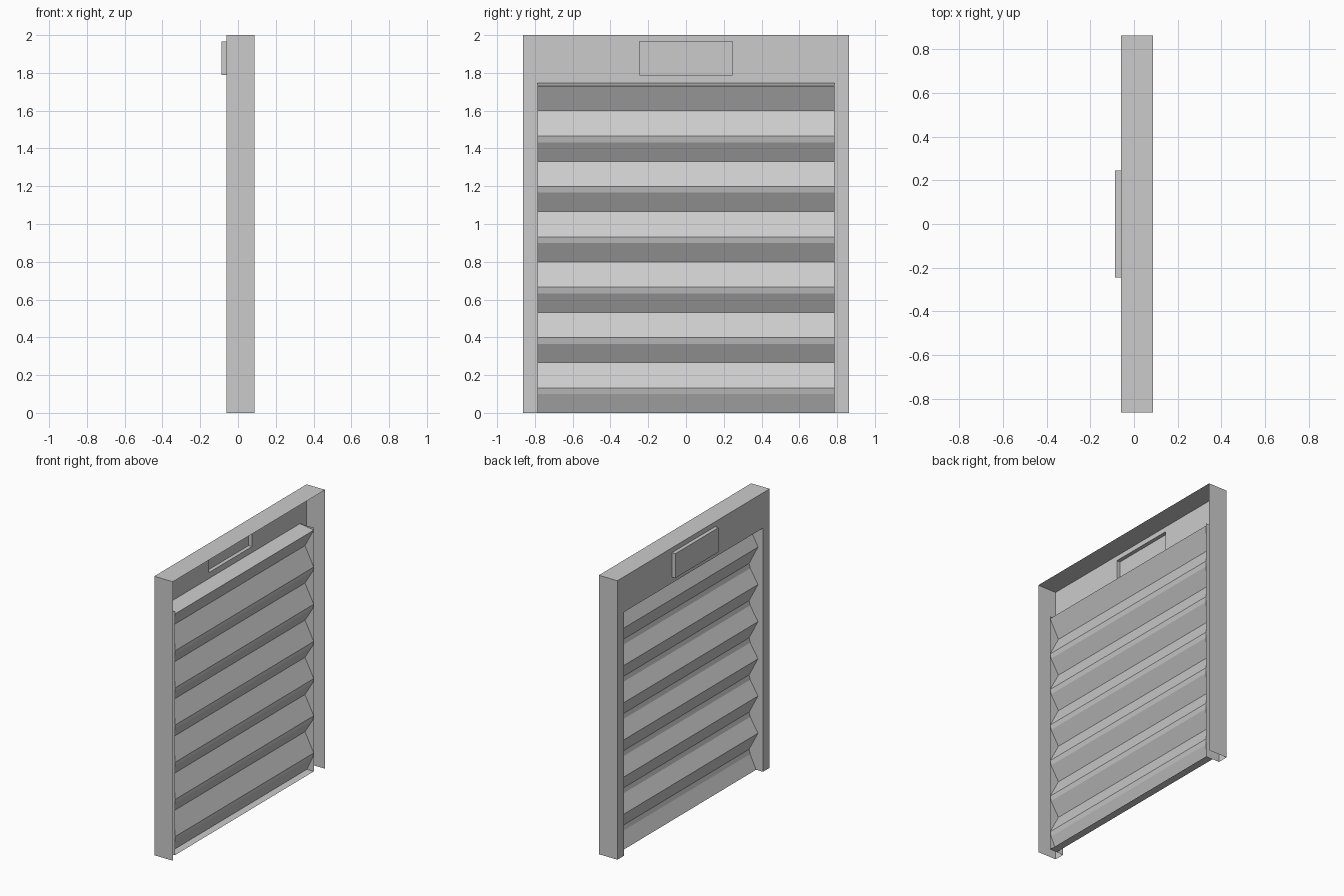
import bpy

if "Cube" in bpy.data.objects:
    bpy.data.objects.remove(bpy.data.objects["Cube"])

BACK, LIP, RIM = -0.06, 0.05, 0.087     # sheet plane, slat crest, open edge (x)
OUT, INN = 0.863, 0.787                 # outer and inner half widths (y)
SILL = 1.747                            # underside of the header


def mesh_object(name, verts, faces):
    me = bpy.data.meshes.new(name)
    me.from_pydata(verts, [], faces)
    me.update()
    ob = bpy.data.objects.new(name, me)
    bpy.context.collection.objects.link(ob)
    return ob


def sweep(name, profile, place, a, b):
    """Folded sheet: a polyline swept from a to b; place maps (u, v, t) to xyz."""
    verts = [place(u, v, t) for u, v in profile for t in (a, b)]
    faces = [(2 * i, 2 * i + 1, 2 * i + 3, 2 * i + 2) for i in range(len(profile) - 1)]
    return mesh_object(name, verts, faces)


def along_z(u, v, t):
    return (u, v, t)


def along_y(u, v, t):
    return (u, t, v)


def mirror_y(ob):
    mod = ob.modifiers.new("mirror", 'MIRROR')
    mod.use_axis = (False, True, False)
    return ob


# Side posts: outer wall and face run full height, inner return stops at the header
mirror_y(sweep("side_post", [(RIM, OUT), (BACK, OUT), (BACK, INN)], along_z, 0, 2))
mirror_y(sweep("post_return", [(BACK, INN), (LIP, INN)], along_z, 0, SILL))

# Top wall
sweep("top_wall", [(RIM, 2), (BACK, 2)], along_y, -OUT, OUT)

# Header sheet with an embossed plate that is open on the inside
ys = [-INN, -0.245, 0.245, INN]
zs = [SILL, 1.79, 1.965, 2]
verts = [(BACK, y, z) for z in zs for y in ys]
faces = [(4 * r + c, 4 * r + c + 4, 4 * r + c + 5, 4 * r + c + 1)
         for r in range(3) for c in range(3) if (r, c) != (1, 1)]
mesh_object("header", verts, faces)
ring = [(ys[1], zs[1]), (ys[2], zs[1]), (ys[2], zs[2]), (ys[1], zs[2])]
verts = [(x, y, z) for x in (BACK, -0.087) for y, z in ring]
faces = [(i, (i + 1) % 4, (i + 1) % 4 + 4, i + 4) for i in range(4)] + [(4, 7, 6, 5)]
mesh_object("embossed_plate", verts, faces)

# Zigzag slats folded from one sheet, starting with the ledge under the header
valley, pitch = -0.02, 0.2665
profile = [(BACK, SILL), (LIP, 1.73), (valley, 1.6)]
for i in range(6):
    crest = 1.465 - i * pitch
    profile += [(LIP, crest), (LIP - 0.008, crest - 0.033)]
    if i < 5:
        profile.append((valley, crest - 0.133))
# Bottom slat and floor flange
profile += [(-0.005, 0), (LIP, 0)]
sweep("slats", profile, along_y, -INN, INN)
